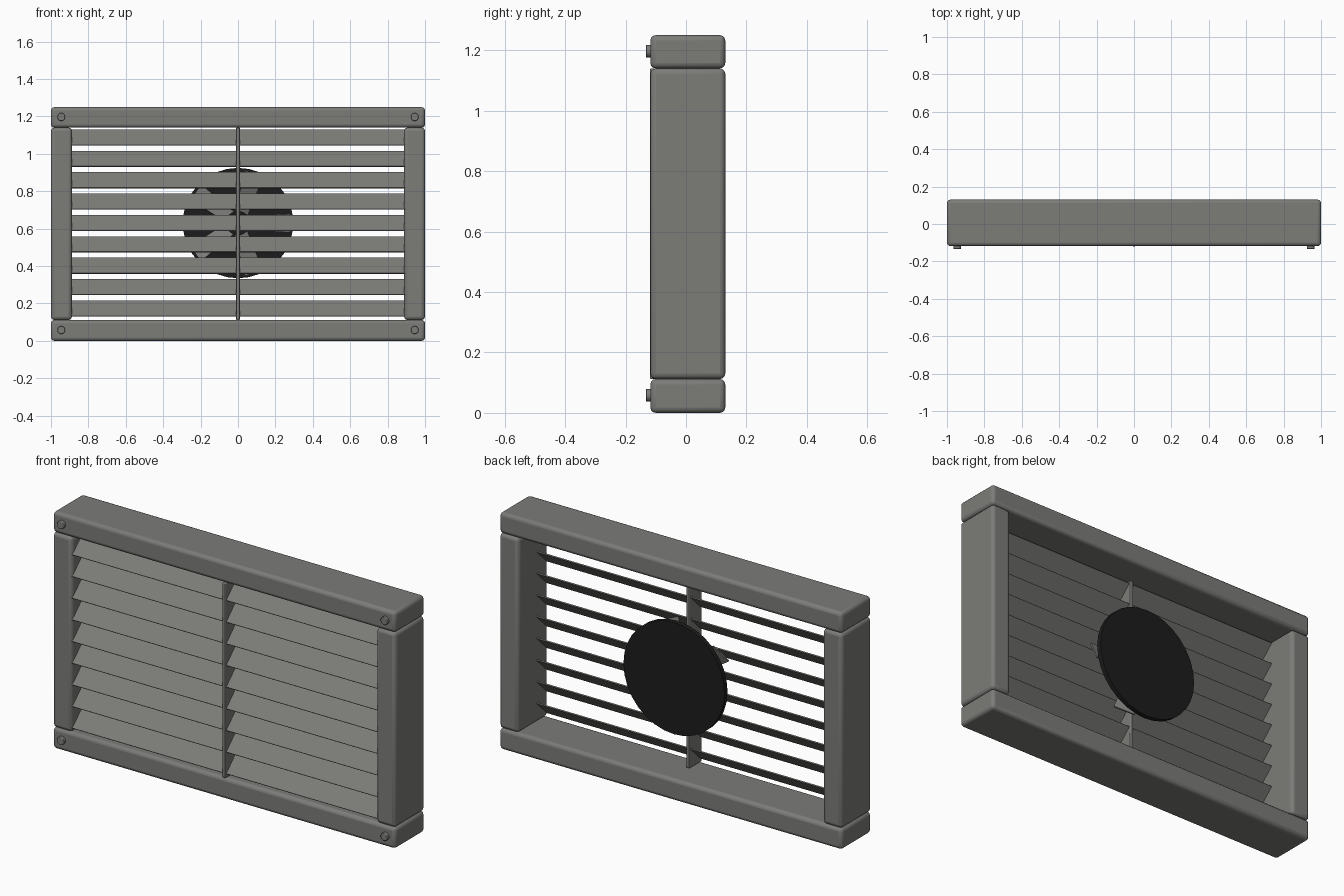
import bpy, math
from mathutils import Matrix, Vector

if "Cube" in bpy.data.objects:
    bpy.data.objects.remove(bpy.data.objects["Cube"])


def material(name, rgb):
    m = bpy.data.materials.new(name)
    m.diffuse_color = (*rgb, 1.0)
    m.use_nodes = True
    m.node_tree.nodes["Principled BSDF"].inputs["Base Color"].default_value = m.diffuse_color
    return m


GREY = material("warm_grey", (0.20, 0.20, 0.19))
BLACK = material("black", (0.012, 0.012, 0.012))


def finish(ob, name, mat, bevel=0.0, segments=3):
    ob.name = name
    ob.data.materials.append(mat)
    if bevel:
        mod = ob.modifiers.new("bevel", 'BEVEL')
        mod.width = bevel
        mod.segments = segments
        mod.limit_method = 'ANGLE'
    bpy.ops.object.shade_smooth_by_angle(angle=math.radians(35))
    return ob


def box(name, lo, hi, mat, bevel=0.0, segments=3):
    """Box given by its low and high corners."""
    lo, hi = Vector(lo), Vector(hi)
    bpy.ops.mesh.primitive_cube_add(size=1, location=(lo + hi) / 2)
    ob = bpy.context.object
    ob.data.transform(Matrix.Diagonal((*(hi - lo), 1.0)))
    return finish(ob, name, mat, bevel, segments)


def disc(name, x, z, radius, y0, y1, mat, sides=32, bevel=0.0):
    """Cylinder along y from y0 to y1."""
    bpy.ops.mesh.primitive_cylinder_add(vertices=sides, radius=radius, depth=y1 - y0,
                                        location=(x, (y0 + y1) / 2, z))
    ob = bpy.context.object
    ob.data.transform(Matrix.Rotation(math.pi / 2, 4, 'X'))
    return finish(ob, name, mat, bevel, 2)


# Outer frame: two full-width rails with two posts between them
FRONT, BACK = -0.118, 0.13
box("bottom_rail", (-1, FRONT, 0), (1, BACK, 0.112), GREY, 0.018)
box("top_rail", (-1, FRONT, 1.14), (1, BACK, 1.25), GREY, 0.018)
for side, x0, x1 in (("left", -1, -0.888), ("right", 0.888, 1)):
    box(side + "_post", (x0, FRONT, 0.112), (x1, BACK, 1.14), GREY, 0.018)

# Round fasteners at the frame corners
for x in (-0.945, 0.945):
    for z in (0.058, 1.197):
        disc("fastener", x, z, 0.021, -0.133, -0.10, GREY, 20, 0.003)

# Tilted slats, lower edge toward the front
y_front, y_back, half_height = -0.110, -0.025, 0.041
width = math.hypot(y_back - y_front, 2 * half_height)
tilt = math.atan2(2 * half_height, y_back - y_front)
for i in range(9):
    ob = box("slat", (-0.895, -width / 2, -0.003), (0.895, width / 2, 0.003), GREY)
    ob.rotation_euler.x = tilt
    ob.location = (0, (y_front + y_back) / 2, 0.173 + 0.1143 * i)

# Centre mullion
box("centre_bar", (-0.01, -0.119, 0.112), (0.01, -0.015, 1.14), GREY, 0.004, 2)

# Fan behind the slats: back plate, hub and five pitched blades
FAN_Z = 0.63
disc("fan_back_plate", 0, FAN_Z, 0.295, 0.075, 0.10, BLACK, 32)
disc("fan_hub", 0, FAN_Z, 0.065, -0.005, 0.08, BLACK, 24)
for i in range(5):
    ob = box("fan_blade", (0.05, -0.004, -0.055), (0.28, 0.004, 0.055), GREY)
    # taper the blade toward the hub
    for v in ob.data.vertices:
        if v.co.x < 0:
            v.co.z *= 0.7
    spin = Matrix.Rotation(-math.radians(72 * i), 4, 'Y')
    pitch = Matrix.Rotation(math.radians(25), 4, 'X')
    ob.matrix_world = (Matrix.Translation((0, 0.03, FAN_Z)) @ spin
                       @ Matrix.Translation((0.165, 0, 0)) @ pitch)
